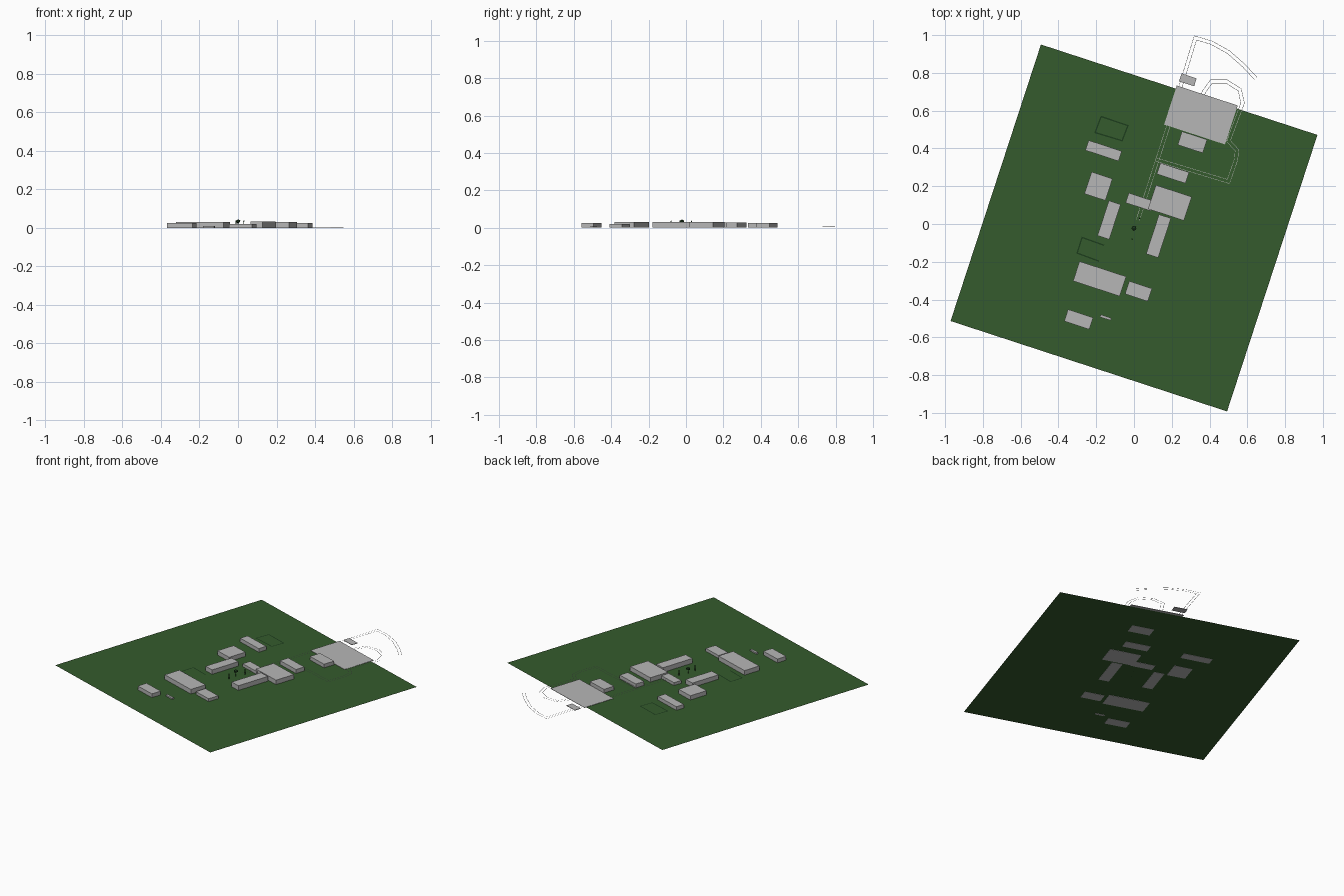
import bpy, bmesh, math
from mathutils import Matrix, Vector

if "Cube" in bpy.data.objects:
    bpy.data.objects.remove(bpy.data.objects["Cube"])

ANGLE = math.radians(-18.1)


def material(name, rgb):
    m = bpy.data.materials.new(name)
    m.diffuse_color = (*rgb, 1)
    m.use_nodes = True
    m.node_tree.nodes["Principled BSDF"].inputs["Base Color"].default_value = m.diffuse_color
    return m


GREEN = material("grass_green", (0.035, 0.105, 0.026))
GREY = material("concrete_grey", (0.47, 0.47, 0.47))
DARK = material("hedge_green", (0.012, 0.045, 0.012))


def finish(name, bm, mat):
    me = bpy.data.meshes.new(name)
    bm.to_mesh(me)
    bm.free()
    me.materials.append(mat)
    ob = bpy.data.objects.new(name, me)
    bpy.context.collection.objects.link(ob)
    return ob


def block(name, x, y, w, d, z0, z1, mat=GREY):
    """Box turned to the site grid."""
    bm = bmesh.new()
    mtx = (Matrix.Translation((x, y, (z0 + z1) / 2)) @ Matrix.Rotation(ANGLE, 4, 'Z')
           @ Matrix.Diagonal((w, d, z1 - z0, 1)))
    bmesh.ops.create_cube(bm, size=1, matrix=mtx)
    return finish(name, bm, mat)


def strip(name, pts, width, z, mat, offsets=(0,)):
    """Flat ribbons along a path, one for each sideways offset."""
    bm = bmesh.new()
    pts = [Vector(p) for p in pts]
    for off in offsets:
        rows = []
        for i, p in enumerate(pts):
            a = (p - pts[i - 1]).normalized() if i else (pts[1] - p).normalized()
            b = (pts[i + 1] - p).normalized() if i < len(pts) - 1 else a
            t = (a + b).normalized()
            n = Vector((-t.y, t.x)) / max(0.5, t.dot(a))
            rows.append([bm.verts.new((*(p + n * (off + s * width / 2)), z)) for s in (1, -1)])
        for r, q in zip(rows, rows[1:]):
            bm.faces.new((r[0], r[1], q[1], q[0]))
    return finish(name, bm, mat)


# Lawn sheet
bm = bmesh.new()
bmesh.ops.create_grid(bm, x_segments=1, y_segments=1, size=0.77,
                      matrix=Matrix.Translation((0, -0.021, 0.001)) @ Matrix.Rotation(ANGLE, 4, 'Z'))
finish("lawn", bm, GREEN)

# Buildings: x, y, width, depth, height
for name, x, y, w, d, h in [
    ("north_west_hall", -0.161, 0.388, 0.185, 0.056, 0.025),
    ("west_block", -0.188, 0.200, 0.117, 0.122, 0.029),
    ("west_wing", -0.132, 0.021, 0.066, 0.195, 0.030),
    ("link_wing", 0.030, 0.117, 0.140, 0.055, 0.020),
    ("main_block", 0.190, 0.112, 0.200, 0.133, 0.030),
    ("east_wing", 0.130, -0.064, 0.067, 0.220, 0.032),
    ("north_hall", 0.206, 0.269, 0.160, 0.062, 0.027),
    ("gate_house", 0.309, 0.433, 0.140, 0.075, 0.025),
    ("south_block", -0.182, -0.290, 0.260, 0.110, 0.031),
    ("south_annex", 0.024, -0.356, 0.127, 0.072, 0.020),
    ("far_south_block", -0.293, -0.505, 0.140, 0.066, 0.026),
    ("low_shed", -0.150, -0.495, 0.060, 0.014, 0.010),
]:
    block(name, x, y, w, d, 0, h)

# Paved yard and small pad
block("paved_yard", 0.354, 0.577, 0.339, 0.217, 0.003, 0.005)
block("small_pad", 0.285, 0.763, 0.084, 0.044, 0.003, 0.006)

# Court outlines
strip("north_court_edge", [(-0.174, 0.569), (-0.032, 0.521), (-0.063, 0.441),
                           (-0.206, 0.484), (-0.174, 0.569)], 0.007, 0.003, DARK)
strip("south_court_edge", [(-0.158, -0.113), (-0.275, -0.071), (-0.301, -0.154),
                           (-0.185, -0.197)], 0.007, 0.003, DARK)

# Road kerbs: twin thin lines
KERBS = (-0.009, 0.009)
strip("access_road", [(0.02, 0.02), (0.20, 0.575), (0.325, 0.985), (0.41, 0.96), (0.50, 0.91),
                      (0.58, 0.84), (0.645, 0.77)], 0.002, 0.007, GREY, KERBS)
strip("loop_road", [(0.32, 0.53), (0.37, 0.70), (0.41, 0.755), (0.49, 0.755), (0.56, 0.71),
                    (0.575, 0.64), (0.50, 0.44), (0.545, 0.39), (0.54, 0.34), (0.50, 0.225),
                    (0.12, 0.34)], 0.002, 0.007, GREY, KERBS)
strip("yard_road", [(0.19, 0.55), (0.50, 0.45)], 0.002, 0.007, GREY, KERBS)

# Courtyard tree and small shrubs
for name, x, y, r, top in [("courtyard_tree", 0, -0.022, 0.014, 0.044),
                           ("shrub_south", -0.01, -0.08, 0.004, 0.038),
                           ("shrub_north", 0.03, 0.03, 0.004, 0.038)]:
    bm = bmesh.new()
    bmesh.ops.create_icosphere(bm, subdivisions=1, radius=r,
                               matrix=Matrix.Translation((x, y, top - r * 0.7))
                               @ Matrix.Diagonal((1, 1, 0.7, 1)))
    bmesh.ops.create_cone(bm, cap_ends=True, segments=6, radius1=0.002, radius2=0.002,
                          depth=top - r, matrix=Matrix.Translation((x, y, (top - r) / 2)))
    finish(name, bm, DARK)
